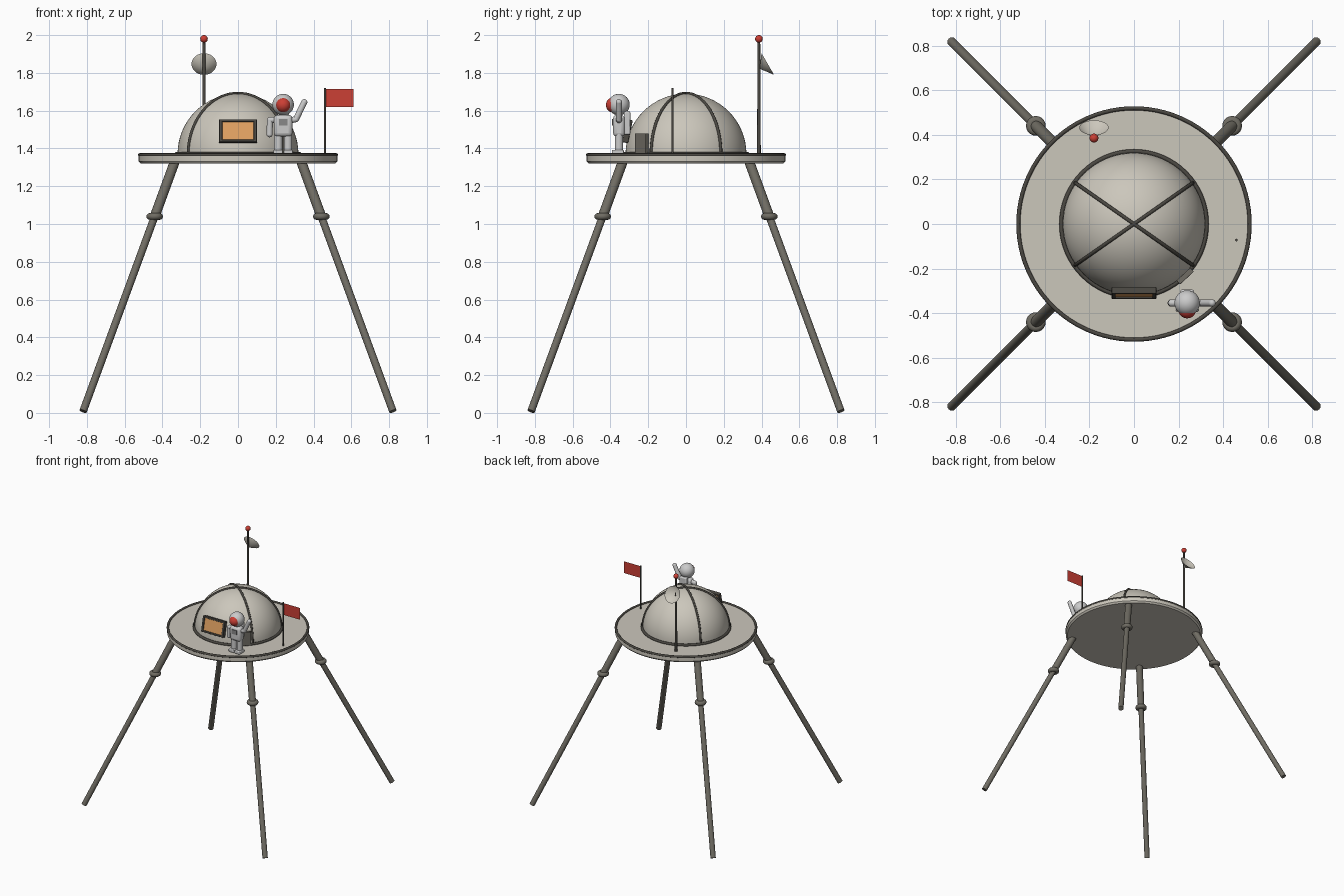
import bpy, math
from mathutils import Vector, Matrix

if "Cube" in bpy.data.objects:
    bpy.data.objects.remove(bpy.data.objects["Cube"])

def mat(name, r, g, b):
    m = bpy.data.materials.new(name)
    m.diffuse_color = (r, g, b, 1)
    m.use_nodes = True
    m.node_tree.nodes["Principled BSDF"].inputs["Base Color"].default_value = m.diffuse_color
    return m

SHELL = mat("shell", 0.60, 0.57, 0.50)
TRIM = mat("trim", 0.07, 0.065, 0.055)
STRUT = mat("strut", 0.16, 0.15, 0.125)
WHITE = mat("white", 0.8, 0.8, 0.8)
RED = mat("red", 0.6, 0.05, 0.035)
AMBER = mat("amber", 0.75, 0.36, 0.12)
GREY = mat("grey", 0.25, 0.25, 0.25)

def finish(name, m, smooth=True):
    o = bpy.context.object
    o.name = name
    o.data.materials.append(m)
    if smooth:
        bpy.ops.object.transform_apply(location=False, rotation=False, scale=True)
        bpy.ops.object.shade_smooth_by_angle(angle=math.radians(40))
    return o

def ball(name, p, r, m, scale=(1, 1, 1)):
    bpy.ops.mesh.primitive_uv_sphere_add(segments=32, ring_count=16, radius=r, location=p)
    bpy.context.object.scale = scale
    return finish(name, m)

def rod(name, a, b, r1, r2, m, n=24):
    a, b = Vector(a), Vector(b)
    rot = (b - a).to_track_quat('Z', 'Y').to_euler()
    bpy.ops.mesh.primitive_cone_add(vertices=n, radius1=r1, radius2=r2, depth=(b - a).length,
                                    location=(a + b) / 2, rotation=rot)
    return finish(name, m)

def ring(name, p, R, r, m, n=64):
    bpy.ops.mesh.primitive_torus_add(major_segments=n, minor_segments=12, major_radius=R,
                                     minor_radius=r, location=p)
    return finish(name, m)

def box(name, p, size, m, bevel=0.0, rot=(0, 0, 0)):
    bpy.ops.mesh.primitive_cube_add(size=1, location=p, rotation=rot)
    bpy.context.object.scale = size
    o = finish(name, m)
    if bevel:
        b = o.modifiers.new("bevel", 'BEVEL')
        b.width, b.segments = bevel, 3
    return o

def limb(name, pts, r, m):
    # round-ended bent tube
    for i, (a, b) in enumerate(zip(pts, pts[1:])):
        rod(f"{name}_section_{i + 1}", a, b, r, r, m, 16)
    for i, p in enumerate(pts):
        ball(f"{name}_joint_{i + 1}", p, r, m)

DECK = 1.366

# deck disc and rim
bpy.ops.mesh.primitive_cone_add(vertices=96, radius1=0.515, radius2=0.526, depth=0.012, location=(0, 0, 1.326))
finish("deck_lower_chamfer", SHELL)
bpy.ops.mesh.primitive_cylinder_add(vertices=96, radius=0.526, depth=DECK - 1.332, location=(0, 0, (DECK + 1.332) / 2))
finish("deck", SHELL)
ring("deck_rim", (0, 0, DECK), 0.52, 0.009, TRIM, 96)

# hemispherical dome from a spun quarter-arc, base ring and crossed ribs
R, N, K = 0.32, 64, 16
verts = [(R * math.cos(k * math.pi / 2 / K) * math.cos(2 * math.pi * i / N),
          R * math.cos(k * math.pi / 2 / K) * math.sin(2 * math.pi * i / N),
          R * math.sin(k * math.pi / 2 / K)) for k in range(K) for i in range(N)] + [(0, 0, R)]
faces = [(k * N + i, k * N + (i + 1) % N, (k + 1) * N + (i + 1) % N, (k + 1) * N + i)
         for k in range(K - 1) for i in range(N)]
faces += [((K - 1) * N + i, (K - 1) * N + (i + 1) % N, K * N) for i in range(N)]
me = bpy.data.meshes.new("dome")
me.from_pydata(verts, [], faces)
dome = bpy.data.objects.new("dome", me)
bpy.context.collection.objects.link(dome)
dome.location.z = 1.37
bpy.context.view_layer.objects.active = dome
bpy.ops.object.select_all(action='DESELECT')
dome.select_set(True)
finish("dome", SHELL)
ring("dome_base_ring", (0, 0, 1.372), 0.326, 0.01, TRIM)

for i, ang in enumerate((35, -35)):
    cu = bpy.data.curves.new("rib", 'CURVE')
    cu.dimensions = '3D'
    cu.bevel_depth, cu.bevel_resolution = 0.008, 3
    s = cu.splines.new('POLY')
    s.points.add(40)
    for k, pt in enumerate(s.points):
        t = math.pi * k / 40
        h = 0.322 * math.cos(t)
        a = math.radians(ang)
        pt.co = (h * math.cos(a), h * math.sin(a), 1.37 + 0.322 * math.sin(t), 1)
    cu.materials.append(TRIM)
    bpy.context.collection.objects.link(bpy.data.objects.new(f"dome_rib_{i + 1}", cu))

# four splayed legs with collars
for side, sx in (("left", -1), ("right", 1)):
    for end, sy in (("front", -1), ("back", 1)):
        at = lambda h, z: (sx * h, sy * h, z)
        n = f"{end}_{side}_leg"
        rod(n + "_lower", at(0.82, 0.009), at(0.441, 1.04), 0.02, 0.02, STRUT)
        rod(n + "_upper", at(0.441, 1.04), at(0.334, 1.332), 0.026, 0.026, STRUT)
        ring(n + "_collar", at(0.441, 1.04), 0.026, 0.018, STRUT, 32)

# window: amber pane with a four-bar frame, leaning back with the dome
tilt = Matrix.Rotation(math.radians(-12), 3, 'X')
def win(name, x, y, z, size, m, bevel):
    p = tilt @ Vector((x, y, z)) + Vector((0, -0.308, 1.491))
    box(name, p, size, m, bevel, tilt.to_euler())
win("window_pane", 0, 0, 0, (0.17, 0.02, 0.105), AMBER, 0)
for s, n in ((-1, "low"), (1, "high")):
    win(f"window_bar_{n}", 0, -0.002, s * 0.055, (0.2, 0.032, 0.014), TRIM, 0.004)
for s, n in ((-1, "left"), (1, "right")):
    win(f"window_bar_{n}", s * 0.091, -0.002, 0, (0.017, 0.032, 0.122), TRIM, 0.004)

# hatch on the front right of the dome
box("hatch", (0.23, -0.234, 1.425), (0.085, 0.024, 0.11), STRUT, 0.003, (0, 0, math.radians(43)))

# mast with beacon and open cone dish
rod("mast", (-0.18, 0.386, DECK), (-0.18, 0.386, 1.97), 0.010, 0.007, TRIM, 16)
ball("beacon", (-0.18, 0.386, 1.98), 0.02, RED)
axis = Vector((0, 0.866, 0.5))
bpy.ops.mesh.primitive_cone_add(vertices=32, radius1=0.0, radius2=0.066, depth=0.05, end_fill_type='NOTHING',
                                location=Vector((-0.18, 0.433, 1.847)) - axis * 0.025,
                                rotation=axis.to_track_quat('Z', 'Y').to_euler())
finish("dish", SHELL)

# flag
rod("flag_pole", (0.46, -0.072, DECK), (0.46, -0.072, 1.72), 0.006, 0.006, TRIM, 12)
bpy.ops.mesh.primitive_plane_add(size=1, location=(0.537, -0.072, 1.667), rotation=(math.pi / 2, 0, 0))
bpy.context.object.scale = (0.148, 0.096, 1)
finish("flag", RED)

# suited figure
X, Y = 0.239, -0.355
ball("helmet", (X, Y, 1.632), 0.057, WHITE)
ball("visor", (X, Y - 0.029, 1.63), 0.04, RED)
box("torso", (X, Y, 1.52), (0.098, 0.062, 0.115), WHITE, 0.02)
box("chest_panel", (X, Y - 0.032, 1.539), (0.044, 0.012, 0.034), GREY)
box("backpack", (X, Y + 0.043, 1.535), (0.062, 0.034, 0.125), WHITE, 0.008)
for s, n in ((-1, "left"), (1, "right")):
    rod(f"suit_leg_{n}", (X + s * 0.026, Y, 1.375), (X + s * 0.026, Y, 1.48), 0.022, 0.022, WHITE)
    box(f"boot_{n}", (X + s * 0.027, Y - 0.006, 1.38), (0.048, 0.064, 0.026), WHITE, 0.006)
limb("lowered_arm", [(X - 0.045, Y, 1.552), (X - 0.07, Y, 1.55), (X - 0.072, Y, 1.475)], 0.016, WHITE)
limb("raised_arm", [(X + 0.045, Y, 1.55), (X + 0.068, Y, 1.555), (X + 0.112, Y, 1.645)], 0.016, WHITE)
